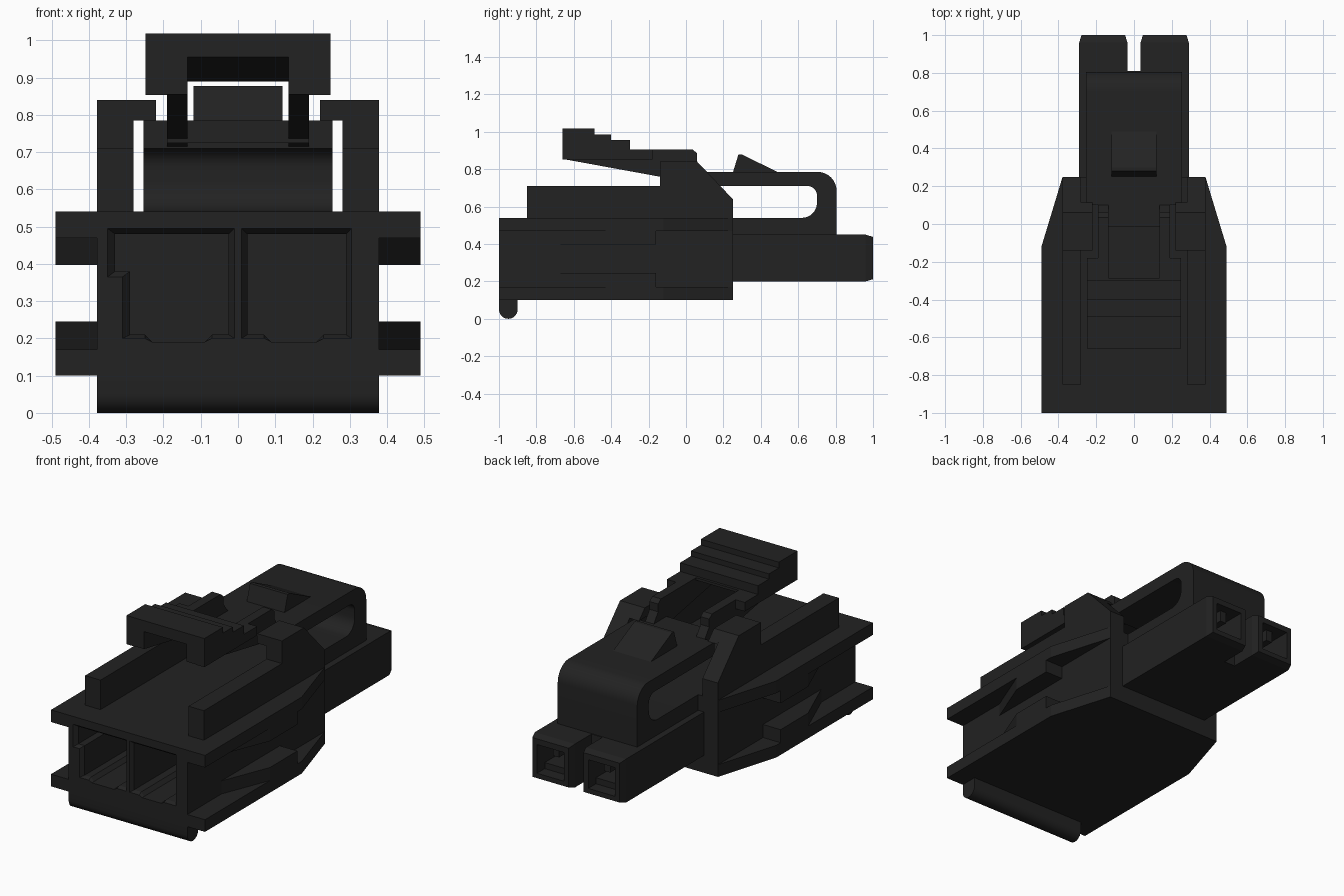
import bpy, bmesh, math

if "Cube" in bpy.data.objects:
    bpy.data.objects.remove(bpy.data.objects["Cube"])

plastic = bpy.data.materials.new("black plastic")
plastic.diffuse_color = (0.016, 0.016, 0.016, 1)
plastic.use_nodes = True
plastic.node_tree.nodes["Principled BSDF"].inputs["Base Color"].default_value = plastic.diffuse_color


def loft(name, sections, axis):
    """Join matching outlines; each section is (position along axis, 2D points)."""
    place = {"x": lambda a, p: (a, p[0], p[1]),
             "y": lambda a, p: (p[0], a, p[1]),
             "z": lambda a, p: (p[0], p[1], a)}[axis]
    bm = bmesh.new()
    rings = [[bm.verts.new(place(a, p)) for p in pts] for a, pts in sections]
    n = len(rings[0])
    for r, s in zip(rings, rings[1:]):
        for i in range(n):
            bm.faces.new((r[i], r[(i + 1) % n], s[(i + 1) % n], s[i]))
    bm.faces.new(rings[0])
    bm.faces.new(rings[-1])
    bmesh.ops.recalc_face_normals(bm, faces=bm.faces)
    mesh = bpy.data.meshes.new(name)
    bm.to_mesh(mesh)
    bm.free()
    mesh.materials.append(plastic)
    ob = bpy.data.objects.new(name, mesh)
    bpy.context.collection.objects.link(ob)
    return ob


def prism(name, axis, a, b, pts):
    return loft(name, [(a, pts), (b, pts)], axis)


def rect(u0, u1, v0, v1):
    return [(u0, v0), (u1, v0), (u1, v1), (u0, v1)]


def box(name, x0, x1, y0, y1, z0, z1):
    return prism(name, "x", x0, x1, rect(y0, y1, z0, z1))


def arc(cy, cz, r, start, end, n=10):
    return [(cy + r * math.cos(math.radians(start + (end - start) * i / n)),
             cz + r * math.sin(math.radians(start + (end - start) * i / n)))
            for i in range(n + 1)]


def activate(ob):
    bpy.ops.object.select_all(action="DESELECT")
    ob.select_set(True)
    bpy.context.view_layer.objects.active = ob


def smooth(ob):
    activate(ob)
    bpy.ops.object.shade_smooth_by_angle(angle=math.radians(30))


def cut(ob, cutter):
    mod = ob.modifiers.new("cut", "BOOLEAN")
    mod.operation, mod.solver, mod.object = "DIFFERENCE", "EXACT", cutter
    activate(ob)
    bpy.ops.object.modifier_apply(modifier="cut")
    bpy.data.objects.remove(cutter)


# Main housing with two keyed, chamfered front cavities
housing = box("housing", -0.378, 0.378, -1, 0.25, 0.10, 0.54)
left_in = [(-.33, .48), (-.33, .38), (-.29, .38), (-.29, .21), (-.25, .21),
           (-.23, .19), (-.09, .19), (-.07, .21), (-.025, .21), (-.025, .48)]
left_out = [(-.35, .495), (-.35, .365), (-.31, .365), (-.31, .20), (-.25, .20),
            (-.23, .19), (-.09, .19), (-.07, .20), (-.01, .20), (-.01, .495)]
right_in = [(.025, .48), (.025, .21), (.07, .21), (.09, .19),
            (.21, .19), (.23, .21), (.29, .21), (.29, .48)]
right_out = [(.01, .495), (.01, .20), (.07, .20), (.09, .19),
             (.21, .19), (.23, .20), (.305, .20), (.305, .495)]
for outer, inner in ((left_out, left_in), (right_out, right_in)):
    cut(housing, loft("cavity_cutter",
                      [(-1.01, outer), (-1, outer), (-0.98, inner), (0.2, inner)], "y"))

# Rounded lip under the front edge
lip = prism("front_bottom_lip", "x", -0.378, 0.378,
            [(-0.9, 0.1), (-1, 0.1)] + arc(-0.95, 0.05, 0.05, 180, 360))
smooth(lip)

for s, side in ((-1, "left"), (1, "right")):
    # Side flanges with tapered rear and wedge stops
    flange = [(s * .378, -1), (s * .49, -1), (s * .49, -.12), (s * .378, .25)]
    wedge = [(s * .378, -.69), (s * .49, -.41), (s * .49, -.16), (s * .378, -.16)]
    prism(side + "_upper_flange", "z", 0.47, 0.54, flange)
    prism(side + "_lower_flange", "z", 0.10, 0.17, flange)
    prism(side + "_upper_wedge", "z", 0.397, 0.47, wedge)
    prism(side + "_lower_wedge", "z", 0.17, 0.245, wedge)

    # Top rails with raised guard posts and overhanging lips
    prism(side + "_guide_rail", "x", s * .28, s * .378,
          [(-.85, .54), (-.85, .71), (-.14, .71), (-.14, .84),
           (.06, .84), (.25, .64), (.25, .54)])
    prism(side + "_guard_lip", "x", s * .22, s * .28,
          [(-.14, .785), (-.14, .84), (.06, .84), (.113, .785)])

    # Rear prong with chamfered tip and hollow end
    x0, x1 = sorted((s * .035, s * .29))
    prong = loft(side + "_prong", [(0.25, rect(x0, x1, .2, .45)),
                                   (0.96, rect(x0, x1, .2, .45)),
                                   (1.0, rect(x0 + .012, x1 - .012, .212, .438))], "y")
    c = s * .163
    cut(prong, box("socket_cutter", c - .085, c + .085, 0.5, 1.02, .24, .405))
    box(side + "_socket_rib", c - .02, c + .02, 0.5, 0.95, .34, .41)
    box(side + "_socket_ledge", c - .085, c + .085, 0.5, 0.93, .235, .275)

# Web joining the prongs
box("prong_web", -0.035, 0.035, 0.25, 0.81, 0.2, 0.45)

# Flexible rear arch carrying the latch
arch = prism("latch_arch", "x", -0.253, 0.253,
             [(.1, .785)] + arc(.705, .685, .1, 90, 0)
             + [(.805, .44), (.25, .44), (.25, .54)]
             + arc(.62, .62, .08, -90, 0) + arc(.65, .66, .05, 0, 90) + [(.1, .71)])
smooth(arch)
prism("latch_tooth", "x", -0.12, 0.12, [(.25, .78), (.28, .878), (.3, .878), (.5, .78)])
box("latch_bridge", -0.19, 0.19, -0.015, 0.1, 0.725, 0.785)

# Stepped thumb pad: cover, side arms and wings
steps = [(-.30, .905), (-.30, .955), (-.40, .955), (-.40, .985),
         (-.49, .985), (-.49, 1.018), (-.66, 1.018)]
prism("thumb_pad_cover", "x", -0.135, 0.135, [(-.66, .955), (-.285, .89), (-.285, .905)] + steps)
for s, side in ((-1, "left"), (1, "right")):
    prism(side + "_latch_arm", "x", s * .135, s * .19,
          [(-.66, .855), (-.14, .76), (.1, .715), (.1, .785), (.06, .84),
           (.06, .885), (.035, .905)] + steps)
    prism(side + "_pad_wing", "x", s * .19, s * .248,
          [(-.66, .853), (-.18, .853), (-.18, .905)] + steps)
